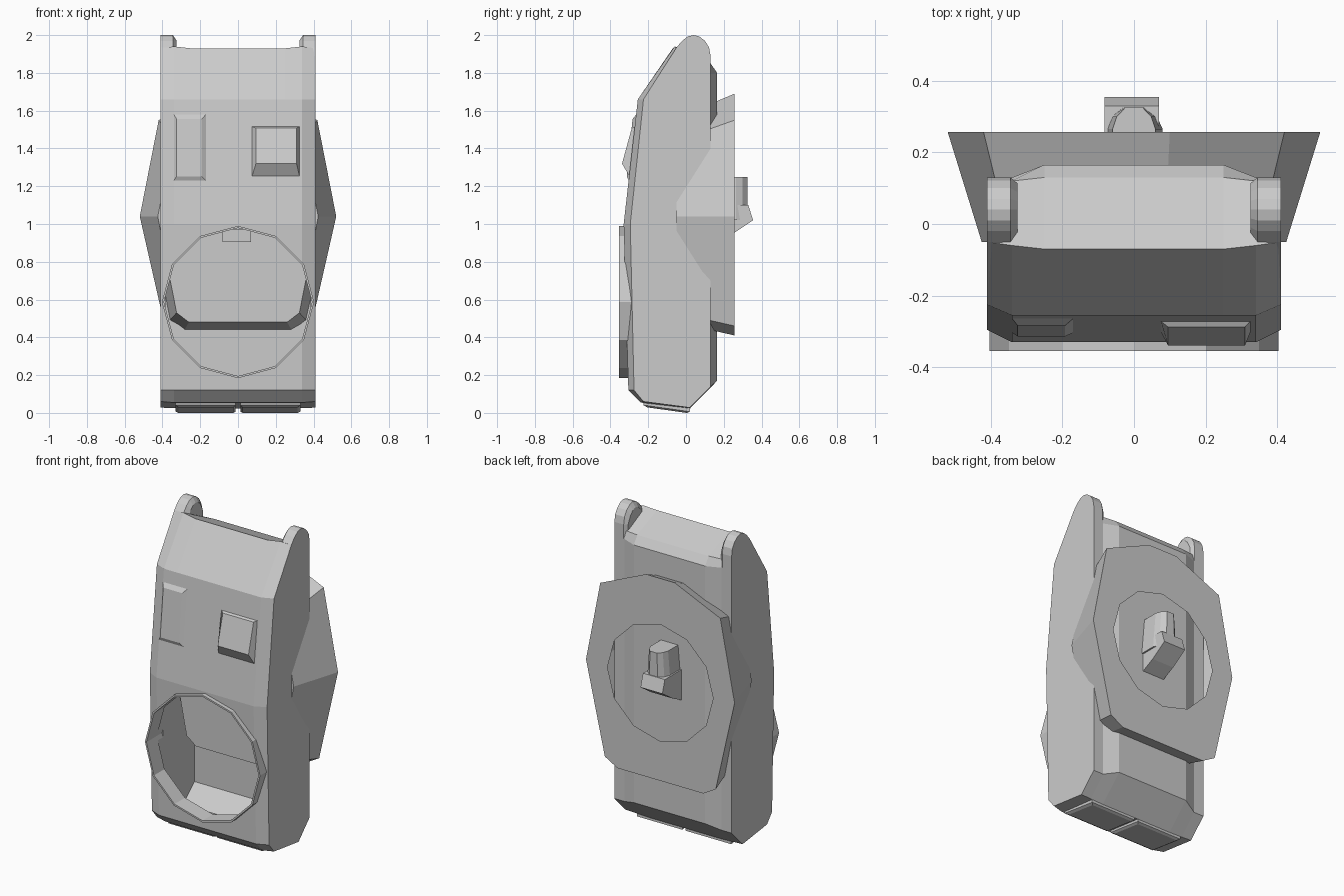
import bpy, bmesh, math

if "Cube" in bpy.data.objects:
    bpy.data.objects.remove(bpy.data.objects["Cube"])


def finish(bm, name):
    bmesh.ops.recalc_face_normals(bm, faces=bm.faces)
    me = bpy.data.meshes.new(name)
    bm.to_mesh(me)
    bm.free()
    ob = bpy.data.objects.new(name, me)
    bpy.context.collection.objects.link(ob)
    return ob


def loft(name, rings, closed=False):
    """Skin equal-length rings of points; cap the ends, or join last to first."""
    bm = bmesh.new()
    vs = [[bm.verts.new(p) for p in r] for r in rings]
    pairs = list(zip(vs, vs[1:])) + ([(vs[-1], vs[0])] if closed else [])
    n = len(vs[0])
    for a, b in pairs:
        for i in range(n):
            j = (i + 1) % n
            bm.faces.new((a[i], a[j], b[j], b[i]))
    if not closed:
        bm.faces.new(vs[0])
        bm.faces.new(vs[-1])
    return finish(bm, name)


def extrude_x(name, profile, x0, x1):
    return loft(name, [[(x, y, z) for y, z in profile] for x in (x0, x1)])


def circle(y, r, zc, n=12):
    return [(r * math.sin(i * math.tau / n), y, zc + r * math.cos(i * math.tau / n))
            for i in range(n)]


def cut(target, cutter):
    cutter.hide_render = True
    cutter.hide_viewport = False
    cutter.display_type = 'WIRE'
    m = target.modifiers.new("cut", 'BOOLEAN')
    m.operation, m.solver, m.object = 'DIFFERENCE', 'EXACT', cutter


# Hollow body: (y, z) side profiles lofted across the width
mid = [(-.24, .055), (-.305, .12), (-.33, 1.0), (-.255, 1.66), (-.07, 1.93),
       (.13, 1.85), (.165, 1.80), (.165, .17), (.02, .022)]
flank = [(-.24, .055), (-.305, .12), (-.33, 1.0), (-.255, 1.66), (-.06, 1.94),
         (.12, 1.85), (.13, 1.80), (.13, .14), (.02, .025)]
side = [(-.225, .06), (-.275, .12), (-.295, 1.0), (-.225, 1.66), (-.05, 1.93),
        (.12, 1.85), (.13, 1.80), (.13, .14), (.02, .028)]
stations = [(-.41, side), (-.34, flank), (-.25, mid), (.25, mid), (.34, flank), (.41, side)]
body = loft("body_shell", [[(x, y, z) for y, z in p] for x, p in stations])

# Cavity behind the round front opening
cavity = extrude_x("cavity_cutter", [(-.265, .13), (0, .06), (.115, .16),
                                     (.115, 1.3), (-.265, 1.3)], -.385, .385)
opening = loft("opening_cutter", [circle(-.5, .392, .587), circle(-.2, .392, .587)])
cut(body, cavity)
cut(body, opening)

# Thin rim around the opening
loft("opening_rim", [circle(-.355, .403, .587), circle(-.25, .403, .587),
                     circle(-.25, .392, .587), circle(-.355, .392, .587)], closed=True)

# Rounded hinge ears at the top
ear = [(-.225, 1.66), (-.05, 1.935), (-.02, 1.97), (.01, 1.993), (.04, 2.0), (.07, 1.993),
       (.10, 1.97), (.122, 1.935), (.13, 1.89), (.13, 1.6), (-.1, 1.6)]
for s, tag in ((-1, "left"), (1, "right")):
    inner = [(.04 + (y - .04) * .82, z - .03 if z > 1.9 else z) for y, z in ear]
    loft("hinge_ear_" + tag, [[(s * .41, y, z) for y, z in ear],
                              [(s * .345, y, z) for y, z in ear],
                              [(s * .325, y, z) for y, z in inner]])

    # Bottom pads
    def pad(x0, x1, ya, yb, drop):
        return [(s * x, y, .053 - (y + .225) * .14 - drop)
                for x, y in ((x0, ya), (x1, ya), (x1, yb), (x0, yb))]
    loft("bottom_pad_" + tag, [pad(.012, .33, -.225, .02, -.01),
                               pad(.012, .33, -.225, .02, .012),
                               pad(.025, .315, -.205, .005, .021)])


# Raised panels on the sloping front
def front_y(z):
    return -.33 + .1136 * (z - 1)


def panel(name, base, top, high, low):
    rings = []
    for (x0, x1, z0, z1), d0, d1 in ((base, -.02, -.02), (base, 0, 0), (top, low, high)):
        rings.append([(x0, front_y(z0) - d0, z0), (x1, front_y(z0) - d0, z0),
                      (x1, front_y(z1) - d1, z1), (x0, front_y(z1) - d1, z1)])
    loft(name, rings)


panel("front_button", (.075, .325, 1.255, 1.515), (.095, .31, 1.32, 1.508), .015, .045)
panel("front_strip", (-.34, -.17, 1.23, 1.58), (-.325, -.192, 1.252, 1.555), .016, .012)

# Angular back plate: tapered shell with a round opening in its rear face
half_back = [(.10, 1.69), (.42, 1.55), (.52, 1.04), (.388, .46), (.30, .41)]
half_front = [(.085, 1.56), (.345, 1.44), (.425, 1.04), (.325, .53), (.26, .48)]


def outline(half, y):
    return [(x, y, z) for x, z in half] + [(-x, y, z) for x, z in reversed(half)]


bm = bmesh.new()
back = [bm.verts.new(p) for p in outline(half_back, .257)]
front = [bm.verts.new(p) for p in outline(half_front, -.05)]
hole = [bm.verts.new(p) for p in circle(.257, .37, 1.03)]
for i in range(len(back)):
    j = (i + 1) % len(back)
    bm.faces.new((back[i], back[j], front[j], front[i]))
bm.faces.new(front)
edges = []
for ring in (back, hole):
    for a, b in zip(ring, ring[1:] + ring[:1]):
        edges.append(bm.edges.get((a, b)) or bm.edges.new((a, b)))
bmesh.ops.triangle_fill(bm, use_beauty=True, edges=edges, normal=(0, 1, 0))
finish(bm, "back_plate")


# Rear clip: tapered faceted post with a wedge catch below it
def post(w, z, y0):
    return [(-w, y0, z), (-w, .265, z), (-w * .8, .30, z), (-w * .4, .325, z),
            (w * .4, .325, z), (w * .8, .30, z), (w, .265, z), (w, y0, z)]


loft("clip_post", [post(.08, 1.02, .15), post(.06, 1.25, .15)])
extrude_x("clip_catch", [(.15, 1.10), (.33, 1.10), (.355, 1.02), (.25, .95), (.15, .90)],
          -.083, .07)
# Inner end of the clip seen through the front opening
extrude_x("clip_inner_end", [(-.07, .97), (.16, .97), (.16, .905), (-.07, .905)], -.083, .07)
